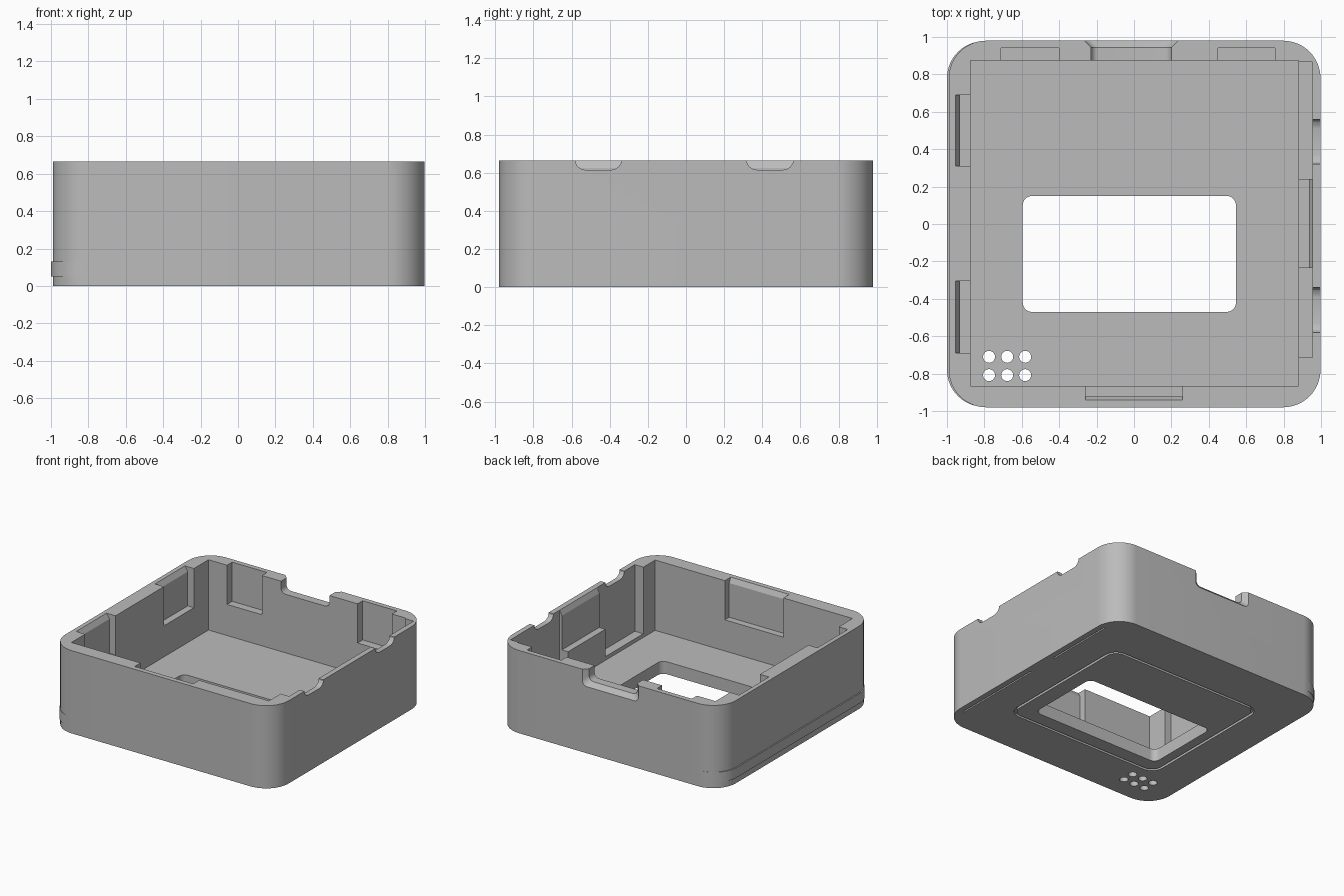
import bpy, bmesh, math

if "Cube" in bpy.data.objects:
    bpy.data.objects.remove(bpy.data.objects["Cube"])

grey = bpy.data.materials.new("matte grey")
grey.diffuse_color = (0.5, 0.5, 0.5, 1)
grey.use_nodes = True
grey.node_tree.nodes["Principled BSDF"].inputs["Base Color"].default_value = grey.diffuse_color

TOP = 0.665


def loft(name, ring_a, ring_b):
    """Closed solid between two matching rings of 3D points."""
    bm = bmesh.new()
    a = [bm.verts.new(p) for p in ring_a]
    b = [bm.verts.new(p) for p in ring_b]
    n = len(a)
    bm.faces.new(a)
    bm.faces.new(b)
    for i in range(n):
        j = (i + 1) % n
        bm.faces.new((a[i], a[j], b[j], b[i]))
    bmesh.ops.recalc_face_normals(bm, faces=bm.faces)
    me = bpy.data.meshes.new(name)
    bm.to_mesh(me)
    bm.free()
    me.materials.append(grey)
    ob = bpy.data.objects.new(name, me)
    bpy.context.collection.objects.link(ob)
    return ob


def prism(name, pts, axis, lo, hi):
    """Extrude a 2D profile along an axis."""
    def place(p, t):
        return {'x': (t, p[0], p[1]), 'y': (p[0], t, p[1]), 'z': (p[0], p[1], t)}[axis]
    return loft(name, [place(p, lo) for p in pts], [place(p, hi) for p in pts])


def rounded(x0, x1, y0, y1, r, n=8):
    pts = []
    for k, (cx, cy) in enumerate([(x1 - r, y1 - r), (x0 + r, y1 - r),
                                  (x0 + r, y0 + r), (x1 - r, y0 + r)]):
        for i in range(n + 1):
            t = math.pi / 2 * (k + i / n)
            pts.append((cx + r * math.cos(t), cy + r * math.sin(t)))
    return pts


def rect(x0, x1, y0, y1):
    return [(x0, y0), (x1, y0), (x1, y1), (x0, y1)]


def apply_bool(target, tool, op='DIFFERENCE'):
    m = target.modifiers.new("cut", 'BOOLEAN')
    m.object, m.operation, m.solver = tool, op, 'EXACT'
    bpy.context.view_layer.objects.active = target
    bpy.ops.object.modifier_apply(modifier=m.name)
    bpy.data.objects.remove(tool, do_unlink=True)


# Outer body with a slim raised band low on the left side
case = prism("case_shell", rounded(-0.99, 0.997, -0.98, 0.98, 0.2, 16), 'z', 0, TOP)
band = prism("band", rounded(-1.0, 0.9, -0.978, 0.978, 0.2, 16), 'z', 0.05, 0.13)
apply_bool(case, band, 'UNION')


def cut(pts, axis, lo, hi):
    apply_bool(case, prism("cutter", pts, axis, lo, hi))


# Main cavity
cut(rect(-0.875, 0.88, -0.865, 0.875), 'z', 0.1, 0.8)


# Snap pockets: recess in the wall with a sloped lead-in at the rim
def snap(inner, wall, rim, axis, lo, hi):
    cut([(inner, 0.35), (wall, 0.35), (wall, 0.625), (rim, TOP),
         (rim, 0.8), (inner, 0.8)], axis, lo, hi)


for lo, hi in ((0.31, 0.69), (-0.69, -0.305)):
    snap(-0.85, -0.93, -0.955, 'y', lo, hi)
snap(-0.84, -0.92, -0.94, 'x', -0.26, 0.26)

# Plain pockets in the back wall
for lo, hi in ((-0.71, -0.4), (0.45, 0.755)):
    cut(rect(lo, hi, 0.85, 0.94), 'z', 0.35, 0.8)

# Long pockets in the right wall, with a snap pocket between them
for lo, hi in ((-0.715, -0.235), (0.24, 0.865)):
    cut(rect(0.85, 0.955, lo, hi), 'z', 0.13, 0.8)
snap(0.85, 0.935, 0.954, 'y', -0.245, 0.25)

# Finger notches on the right rim
for c in (-0.46, 0.44):
    half = [(0.12, 0.8), (0.12, 0.652), (0.108, 0.632), (0.09, 0.62), (0.07, 0.615)]
    cut([(c + y, z) for y, z in half] + [(c - y, z) for y, z in reversed(half)],
        'x', 0.92, 1.1)


# Cable notch in the back rim, flared towards the outside
def notch_ring(grow, y):
    pts = rounded(-0.23 - grow, 0.2 + grow, 0.57 - grow, 0.85, 0.04, 5)
    return [(x, y, z) for x, z in pts]


apply_bool(case, loft("cutter", notch_ring(0, 0.84), notch_ring(0, 0.95)))
apply_bool(case, loft("cutter", notch_ring(0, 0.945), notch_ring(0.05, 0.995)))

# Screen window and speaker holes through the floor
cut(rounded(-0.595, 0.545, -0.47, 0.15, 0.05), 'z', -0.1, 0.2)
for cx in (-0.775, -0.678, -0.582):
    for cy in (-0.71, -0.808):
        cut([(cx + 0.032 * math.cos(math.tau * i / 24),
              cy + 0.032 * math.sin(math.tau * i / 24)) for i in range(24)],
            'z', -0.1, 0.2)

# Rounded groove and two thin slots on the underside
groove = prism("groove", rounded(-0.69, 0.69, -0.6, 0.6, 0.1), 'z', -0.05, 0.02)
core = prism("core", rounded(-0.67, 0.67, -0.58, 0.58, 0.08), 'z', -0.1, 0.1)
apply_bool(groove, core)
apply_bool(case, groove)
for lo, hi in ((0.22, 0.8), (-0.8, -0.04)):
    cut(rect(0.94, 0.952, lo, hi), 'z', -0.05, 0.012)

# Smooth rounded corners, crisp edges
bpy.ops.object.select_all(action='DESELECT')
case.select_set(True)
bpy.context.view_layer.objects.active = case
bpy.ops.object.shade_smooth_by_angle(angle=math.radians(25))
